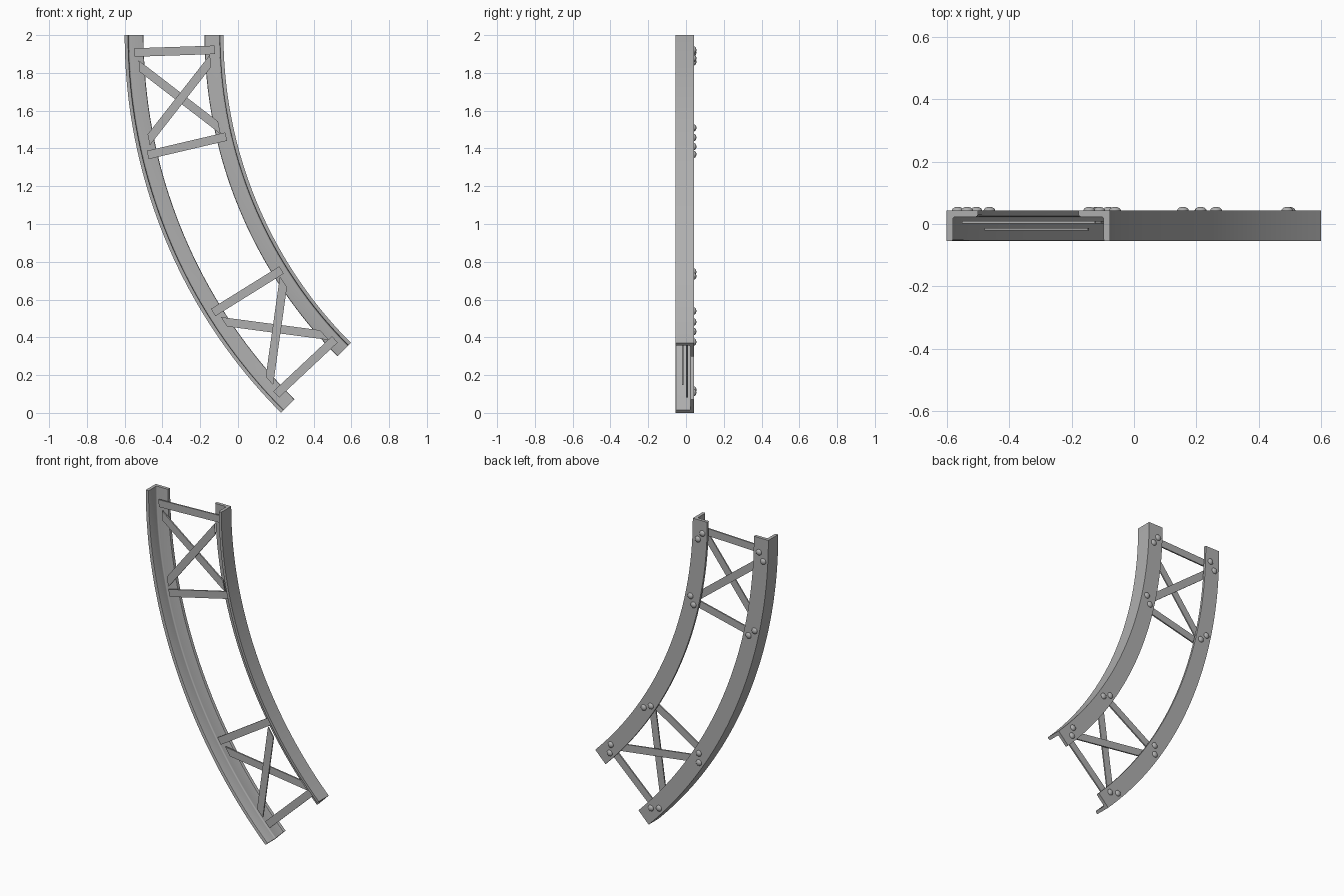
import bpy, bmesh, math
from mathutils import Vector, Matrix

if "Cube" in bpy.data.objects:
    bpy.data.objects.remove(bpy.data.objects["Cube"])

CX, CZ = 2.228, 2.0           # centre of the concentric arcs
R_OUT, R_IN = 2.828, 2.305    # wall radii of the two rails
PANEL_STEP = 30.0             # angle between the two braced panels

steel = bpy.data.materials.new("dark_steel")
steel.diffuse_color = (0.43, 0.43, 0.43, 1)
steel.use_nodes = True
steel.node_tree.nodes["Principled BSDF"].inputs["Base Color"].default_value = steel.diffuse_color


def polar(r, deg):
    a = math.radians(deg)
    return Vector((CX - r * math.cos(a), CZ - r * math.sin(a)))


def finish(bm, name):
    bmesh.ops.recalc_face_normals(bm, faces=bm.faces[:])
    me = bpy.data.meshes.new(name)
    bm.to_mesh(me)
    bm.free()
    me.materials.append(steel)
    ob = bpy.data.objects.new(name, me)
    bpy.context.collection.objects.link(ob)
    return ob


def smooth(ob):
    bpy.ops.object.select_all(action='DESELECT')
    ob.select_set(True)
    bpy.context.view_layer.objects.active = ob
    bpy.ops.object.shade_smooth_by_angle(angle=math.radians(30))


# curved angle-section rail: profile (offset from wall, y) swept through 45 degrees
def rail(name, radius, side, steps=40):
    t, w, f = 0.02, 0.1, 0.008
    yb, yf = 0.043, -0.055
    prof = [(0, yf), (t - 0.006, yf), (t - 0.002, yf + 0.002), (t, yf + 0.006)]
    for i in range(5):        # inner corner fillet
        a = math.pi / 2 * i / 4
        prof.append((t + f - f * math.cos(a), yb - t - f + f * math.sin(a)))
    prof += [(w - 0.006, yb - t), (w - 0.002, yb - t + 0.002),
             (w, yb - t + 0.006), (w, yb), (0, yb)]
    bm = bmesh.new()
    rings = []
    for k in range(steps + 1):
        ring = []
        for o, y in prof:
            p = polar(radius + side * o, 45 * k / steps)
            ring.append(bm.verts.new((p.x, y, p.y)))
        rings.append(ring)
    n = len(prof)
    for a, b in zip(rings, rings[1:]):
        for i in range(n):
            bm.faces.new((a[i], a[(i + 1) % n], b[(i + 1) % n], b[i]))
    bm.faces.new(rings[0])
    bm.faces.new(rings[-1][::-1])
    smooth(finish(bm, name))


# flat bar between two points, its ends cut parallel to the rails
def bar(name, start, end, y0, y1, width=0.045):
    p, q = polar(*start), polar(*end)
    d = (q - p).normalized()
    nrm = Vector((-d.y, d.x))
    pts = []
    for pt, signs in ((p, (1, -1)), (q, (-1, 1))):
        rad = (pt - Vector((CX, CZ))).normalized()
        for s in signs:
            off = nrm * s * width / 2
            pts.append(pt + off - d * (off.dot(rad) / d.dot(rad)))
    bm = bmesh.new()
    front = [bm.verts.new((v.x, y0, v.y)) for v in pts]
    back = [bm.verts.new((v.x, y1, v.y)) for v in pts]
    bm.faces.new(front)
    bm.faces.new(back[::-1])
    for i in range(4):
        j = (i + 1) % 4
        bm.faces.new((front[i], front[j], back[j], back[i]))
    finish(bm, name)


# domed rivet head on the back of the rails
def rivet(name, r, deg):
    p = polar(r, deg)
    bm = bmesh.new()
    m = (Matrix.Translation((p.x, 0.042, p.y)) @ Matrix.Rotation(math.pi / 2, 4, 'X')
         @ Matrix.Diagonal((0.019, 0.019, 0.013, 1)))
    bmesh.ops.create_uvsphere(bm, u_segments=20, v_segments=12, radius=1, matrix=m)
    smooth(finish(bm, name))


rail("outer_rail", R_OUT, -1)
rail("inner_rail", R_IN, 1)

# two identical braced panels
for label, off in (("upper", 0), ("lower", PANEL_STEP)):
    for k, deg in enumerate((1.9, 13.2)):
        bar(f"{label}_cross_bar_{k}", (2.779, off + deg), (2.353, off + deg), 0.001, 0.010)
    bar(f"{label}_rear_diagonal", (2.757, off + 3.4), (2.378, off + 11.9), 0.001, 0.010)
    bar(f"{label}_front_diagonal", (2.757, off + 11.6), (2.378, off + 3.3), -0.021, -0.013)
    for k, (r, deg) in enumerate(((2.764, 1.9), (2.796, 2.9), (2.373, 1.9), (2.343, 3.0),
                                  (2.764, 13.2), (2.796, 12.2), (2.373, 13.2), (2.341, 12.1))):
        rivet(f"{label}_rivet_{k}", r, off + deg)
